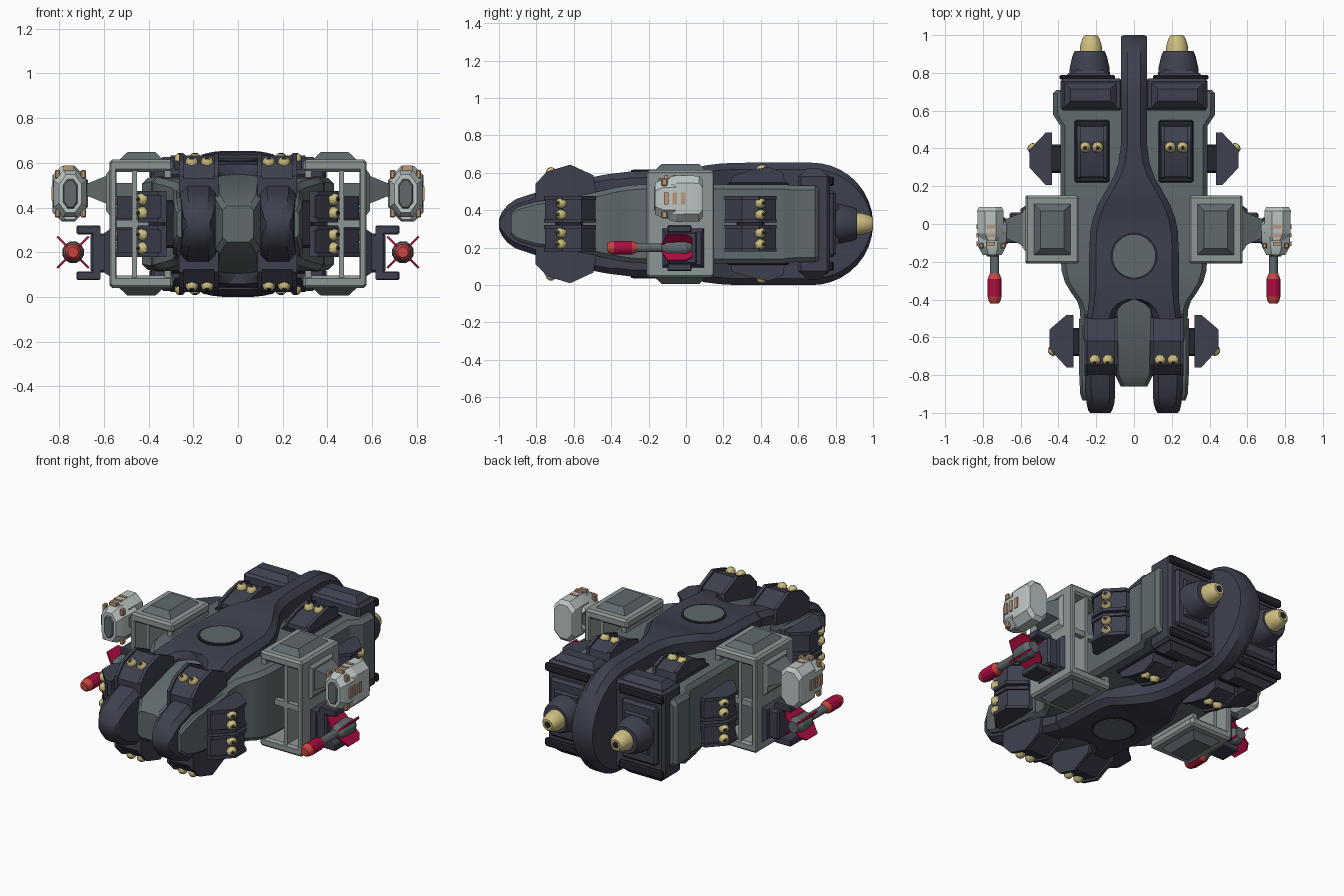
import bpy, bmesh, math
from mathutils import Vector, Matrix

ZC = 0.327  # the ship is mirrored top to bottom about this height


def material(name, rgb):
    m = bpy.data.materials.new(name)
    m.diffuse_color = (*rgb, 1)
    return m


NAVY = material("dark navy armour", (0.048, 0.052, 0.078))
BLACK = material("near black detail", (0.018, 0.019, 0.028))
HULL = material("hull grey", (0.115, 0.142, 0.152))
FRAME = material("frame grey", (0.27, 0.31, 0.305))
PALE = material("pale pod grey", (0.50, 0.56, 0.56))
YELLOW = material("pale yellow", (0.60, 0.51, 0.21))
CRIMSON = material("crimson", (0.42, 0.004, 0.05))
RED = material("warm red", (0.58, 0.06, 0.05))
TAN = material("tan vent", (0.50, 0.31, 0.18))


def face_loop(bm, rings):
    """Skin a list of equal point rings and cap both ends."""
    vs = [[bm.verts.new(p) for p in r] for r in rings]
    n = len(vs[0])
    for a, b in zip(vs, vs[1:]):
        for i in range(n):
            bm.faces.new((a[i], a[(i + 1) % n], b[(i + 1) % n], b[i]))
    bm.faces.new(vs[0])
    bm.faces.new(vs[-1])


def loft(bm, stations, c=0.03, zc=ZC):
    """Chamfered sections along y: (y, x0, x1, half height)."""
    rings = []
    for y, x0, x1, h in stations:
        k = min(c, h * 0.5)
        d = min(c, (x1 - x0) * 0.3)
        rings.append([(x, y, zc + z) for x, z in (
            (x0 + d, h), (x1 - d, h), (x1, h - k), (x1, k - h),
            (x1 - d, -h), (x0 + d, -h), (x0, k - h), (x0, h - k))])
    face_loop(bm, rings)


def box(bm, x0, x1, y0, y1, z0, z1, bevel=0.0):
    m = Matrix.LocRotScale(((x0 + x1) / 2, (y0 + y1) / 2, (z0 + z1) / 2), None,
                           (x1 - x0, y1 - y0, z1 - z0))
    vs = bmesh.ops.create_cube(bm, size=1, matrix=m)["verts"]
    if bevel:
        es = list({e for v in vs for e in v.link_edges})
        bmesh.ops.bevel(bm, geom=es, offset=bevel, segments=1, affect='EDGES')


def raised(bm, axis, lo, hi, a0, a1, b0, b1, inset):
    """Panel with sloped sides rising from lo to hi along an axis."""
    rings = []
    for t, k in ((lo, 0), (hi, inset)):
        pts = [(a0 + k, b0 + k), (a1 - k, b0 + k), (a1 - k, b1 - k), (a0 + k, b1 - k)]
        rings.append([{'x': (t, a, b), 'y': (a, t, b), 'z': (a, b, t)}[axis] for a, b in pts])
    face_loop(bm, rings)


def prism(bm, pts, axis, lo, hi):
    """Extrude (y, other) points along x (other = z) or along z (other = x)."""
    f = (lambda t, a, b: (t, a, b)) if axis == 'x' else (lambda t, a, b: (b, a, t))
    face_loop(bm, [[f(t, a, b) for a, b in pts] for t in (lo, hi)])


def tube(bm, start, direction, profile, seg=16):
    """Turned solid: profile is (distance, radius) along the direction."""
    q = Vector((0, 0, 1)).rotation_difference(Vector(direction))
    face_loop(bm, [[Vector(start) + q @ Vector((r * math.cos(a), r * math.sin(a), d))
                    for a in (2 * math.pi * (i + 0.5) / seg for i in range(seg))]
                   for d, r in profile])


def part(name, mat, build, sym="x", smooth=28):
    """Run build(bm), mirror across x and/or mid height, shade by angle."""
    bm = bmesh.new()
    build(bm)
    bmesh.ops.recalc_face_normals(bm, faces=bm.faces)
    for ax in sym:
        new = bmesh.ops.duplicate(bm, geom=bm.verts[:] + bm.edges[:] + bm.faces[:])["geom"]
        for v in (g for g in new if isinstance(g, bmesh.types.BMVert)):
            if ax == "x":
                v.co.x = -v.co.x
            else:
                v.co.z = 2 * ZC - v.co.z
        bmesh.ops.reverse_faces(bm, faces=[g for g in new if isinstance(g, bmesh.types.BMFace)])
    for f in bm.faces:
        f.smooth = True
    for e in bm.edges:
        e.smooth = e.calc_face_angle(3) < math.radians(smooth)
    me = bpy.data.meshes.new(name)
    bm.to_mesh(me)
    bm.free()
    me.materials.append(mat)
    bpy.context.collection.objects.link(bpy.data.objects.new(name, me))


# Spine: thin rear fin with round tail, swelling to a broad saddle
def spine(bm):
    tail = [(0.673 + 0.327 * math.sin(a), 0.327 * math.cos(a))
            for a in (math.radians(d) for d in (87, 78, 68, 58, 48, 38, 28, 18, 9, 0))]
    st = [(y, 0.055 if y > 0.995 else 0.069, h) for y, h in tail]
    st += [(0.42, 0.069, 0.327), (0.32, 0.083, 0.327), (0.25, 0.108, 0.326), (0.18, 0.148, 0.322),
           (0.1, 0.192, 0.312), (0.03, 0.218, 0.292), (-0.04, 0.232, 0.285), (-0.15, 0.237, 0.284),
           (-0.3, 0.237, 0.28), (-0.4, 0.238, 0.268)]
    loft(bm, [(y, -w, w, h) for y, w, h in st], 0.035)
part("spine", NAVY, spine, "")

# Twin front rails forking from the spine and curling round the nose
part("front_rails", NAVY, lambda bm: loft(bm, [
    (-0.38, 0.0, 0.238, 0.27), (-0.4, 0.01, 0.238, 0.268), (-0.42, 0.055, 0.24, 0.265),
    (-0.45, 0.085, 0.244, 0.26), (-0.5, 0.103, 0.25, 0.25), (-0.6, 0.1, 0.257, 0.225),
    (-0.75, 0.1, 0.257, 0.185), (-0.85, 0.1, 0.257, 0.152), (-0.91, 0.1, 0.255, 0.132),
    (-0.955, 0.105, 0.25, 0.1), (-0.985, 0.115, 0.243, 0.062), (-1.0, 0.125, 0.232, 0.025)], 0.03))

part("spine_disc_rim", BLACK, lambda bm: tube(bm, (0, -0.17, 0.58), (0, 0, 1), [(0, 0.125), (0.035, 0.125)], 32), "z")
part("spine_disc", HULL, lambda bm: tube(bm, (0, -0.17, 0.58), (0, 0, 1), [(0, 0.113), (0.039, 0.113)], 32), "z")

# Main hull, nose block and side cheeks
part("hull", HULL, lambda bm: loft(bm, [(y, -w, w, h) for y, w, h in (
    (-0.76, 0.26, 0.12), (-0.6, 0.283, 0.15), (-0.46, 0.285, 0.175), (-0.41, 0.3, 0.187), (-0.36, 0.335, 0.197),
    (-0.31, 0.365, 0.205), (-0.25, 0.383, 0.21), (-0.15, 0.39, 0.212), (0.52, 0.39, 0.212),
    (0.58, 0.43, 0.205), (0.69, 0.43, 0.205), (0.71, 0.41, 0.195))], 0.025), "")
part("nose_block", HULL, lambda bm: loft(bm, [(-0.86, -0.07, 0.07, 0.08), (-0.8, -0.1, 0.1, 0.13),
                                              (-0.5, -0.11, 0.11, 0.205), (-0.35, -0.11, 0.11, 0.23)], 0.02), "")
part("nose_cheeks", HULL, lambda bm: loft(bm, [(-0.935, 0.24, 0.272, 0.06), (-0.9, 0.24, 0.285, 0.09),
                                               (-0.8, 0.24, 0.29, 0.12), (-0.5, 0.24, 0.29, 0.15)], 0.015))


# Engine blocks with stepped panels, then engines and nozzles
def engine_blocks(bm):
    box(bm, 0.06, 0.39, 0.6, 0.77, 0.06, 0.595, 0.015)
    for s in (1, -1):
        raised(bm, 'z', ZC + s * 0.265, ZC + s * 0.3, 0.09, 0.37, 0.615, 0.75, 0.035)
    box(bm, 0.12, 0.36, 0.75, 0.8, 0.15, 0.505, 0.015)
    raised(bm, 'y', 0.76, 0.815, 0.13, 0.34, 0.19, 0.465, 0.03)
part("engine_blocks", NAVY, engine_blocks)
part("engine_ribs", BLACK, lambda bm: [box(bm, 0.1, 0.395, 0.765, 0.79, z, z + 0.05, 0.008)
                                       for z in (0.075, 0.53)])
part("engine_housings", NAVY, lambda bm: tube(bm, (0.235, 0.78, ZC), (0, 1, 0),
     [(0, 0.11), (0.05, 0.106), (0.11, 0.092), (0.135, 0.08)], 20))
part("engine_nozzles", YELLOW, lambda bm: tube(bm, (0.228, 0.9, ZC), (0, 1, 0),
     [(0, 0.062), (0.045, 0.058), (0.085, 0.045), (0.1, 0.032)], 16))
part("nozzle_holes", BLACK, lambda bm: tube(bm, (0.228, 0.997, ZC), (0, 1, 0), [(0, 0.02), (0.004, 0.02)]))

# Turrets: (name, profile, axis, extents, gun points, gun direction, mirror)
TURRETS = [
    ("front_deck_turret", [(-0.8, 0.45), (-0.8, 0.53), (-0.74, 0.595), (-0.62, 0.632), (-0.5, 0.575), (-0.48, 0.47)],
     'x', [(0.095, 0.255)], [(0.138, -0.722, 0.602), (0.207, -0.722, 0.602)], (0, -0.6, 0.8), "xz"),
    ("rear_deck_turret", [(0.24, 0.51), (0.25, 0.57), (0.34, 0.6), (0.44, 0.62), (0.515, 0.59), (0.53, 0.51)],
     'x', [(0.15, 0.295)], [(0.192, 0.405, 0.617), (0.258, 0.405, 0.617)], (0, -0.2, 1), "xz"),
    ("front_side_turret", [(-0.755, 0.32), (-0.755, 0.345), (-0.66, 0.435), (-0.56, 0.435), (-0.485, 0.345), (-0.485, 0.32)],
     'z', [(0.342, 0.467)], [(0.428, -0.67, 0.375), (0.428, -0.67, 0.437)], (0.75, -0.6, 0), "xz"),
    ("rear_side_turret", [(0.21, 0.435), (0.21, 0.455), (0.3, 0.542), (0.39, 0.542), (0.48, 0.455), (0.48, 0.435)],
     'z', [(0.342, 0.467)], [(0.535, 0.4, 0.375), (0.535, 0.4, 0.437)], (0.75, 0.6, 0), "xz"),
]
for name, prof, axis, spans, guns, aim, sym in TURRETS:
    cy = sum(p[0] for p in prof) / 6
    big = [(cy + (y - cy) * 1.03, t + (0.012 if 0 < i < 5 else 0)) for i, (y, t) in enumerate(prof)]

    def body(bm):
        for lo, hi in spans:
            prism(bm, prof, axis, lo, hi)
            for a, b in ((lo - 0.008, lo + 0.012), (hi - 0.012, hi + 0.008)):
                prism(bm, big, axis, a, b)
    part(name, NAVY, body, sym)
    a = Vector(aim).normalized()
    part(name + "_guns", YELLOW, lambda bm: [tube(bm, Vector(p) - a * 0.025, a,
         [(0, 0.03), (0.025, 0.03), (0.042, 0.023), (0.05, 0.014)], 10) for p in guns], sym)
    part(name + "_muzzles", BLACK, lambda bm: [tube(bm, Vector(p) + a * 0.022, a,
         [(0, 0.01), (0.005, 0.01)], 8) for p in guns], sym)


def turret_mounts(bm):
    # necks and backing blocks between the hull and the side turrets
    for x0, x1, y in ((0.26, 0.34, -0.625), (0.37, 0.45, 0.345)):
        box(bm, x0, x1, y - 0.075, y + 0.075, 0.22, 0.434, 0.01)
        box(bm, x1 - 0.02, x1 + 0.06, y - 0.06, y + 0.06, 0.3, 0.354)
    box(bm, 0.13, 0.315, 0.22, 0.55, 0.52, 0.548, 0.008)
    box(bm, 0.13, 0.315, 0.22, 0.55, 0.106, 0.134, 0.008)
part("turret_mounts", BLACK, turret_mounts)


# Side pylons: open frames between top and bottom slabs
def pylons(bm):
    y0, y1 = -0.21, 0.15
    for z in (0.04, 0.56):
        box(bm, 0.29, 0.575, y0, y1, z, z + 0.055, 0.012)
    box(bm, 0.543, 0.575, y0, y1, 0.05, 0.605, 0.006)
    box(bm, 0.452, 0.474, y0 + 0.005, y1 - 0.005, 0.07, 0.58)
    box(bm, 0.3, 0.33, y0 + 0.005, y1 - 0.005, 0.07, 0.58)
    for y in (y0 + 0.008, y1 - 0.038):
        box(bm, 0.31, 0.56, y, y + 0.03, 0.31, 0.344)
part("pylon_frames", FRAME, pylons)
part("pylon_caps", HULL, lambda bm: raised(bm, 'z', 0.61, 0.648, 0.33, 0.535, -0.17, 0.11, 0.04), "xz")
part("pylon_side_panels", FRAME, lambda bm: raised(bm, 'x', 0.57, 0.59, -0.15, 0.09, 0.36, 0.575, 0.025), "x")


# Gun pods on tapered struts
def pod_struts(bm):
    raised(bm, 'x', 0.57, 0.68, -0.12, 0.07, 0.41, 0.55, 0.045)
    box(bm, 0.46, 0.7, -0.06, 0.01, 0.45, 0.51)
part("pod_struts", HULL, pod_struts)


def pods(bm):
    loft(bm, [(-0.165, 0.7, 0.8, 0.085), (-0.12, 0.678, 0.825, 0.105), (0.0, 0.672, 0.828, 0.105),
              (0.015, 0.685, 0.815, 0.09)], 0.045, 0.462)
    loft(bm, [(-0.09, 0.705, 0.8, 0.115), (-0.05, 0.69, 0.828, 0.124), (0.07, 0.69, 0.83, 0.122),
              (0.09, 0.7, 0.82, 0.1)], 0.04, 0.462)
part("gun_pods", PALE, pods)
part("pod_fronts", HULL, lambda bm: loft(bm, [(-0.172, 0.722, 0.778, 0.06), (-0.16, 0.715, 0.785, 0.07)], 0.025, 0.462))


def vents(bm):
    for y in (-0.105, -0.06, -0.015):
        box(bm, 0.8, 0.834, y - 0.012, y + 0.012, 0.432, 0.495)
        box(bm, 0.735, 0.78, y - 0.01, y + 0.01, 0.55, 0.589)
    for z in (0.375, 0.549):
        for x in (0.692, 0.808):
            box(bm, x - 0.012, x + 0.012, -0.13, -0.1, z - 0.02, z + 0.02, 0.005)
part("pod_vents", TAN, vents)


# Missile brackets and missiles
def brackets(bm):
    box(bm, 0.56, 0.66, -0.1, 0.06, 0.11, 0.285, 0.01)
    for z in (0.075, 0.28):
        box(bm, 0.615, 0.722, -0.1, 0.03, z, z + 0.04, 0.006)
    box(bm, 0.615, 0.65, -0.1, 0.03, 0.08, 0.315)
    raised(bm, 'x', 0.57, 0.6, -0.13, 0.1, 0.09, 0.305, 0.02)
part("missile_brackets", NAVY, brackets)
MX, MZ = 0.738, 0.2
part("missile_shafts", HULL, lambda bm: tube(bm, (MX, -0.28, MZ), (0, 1, 0),
     [(0, 0.024), (0.15, 0.024), (0.18, 0.045), (0.28, 0.05), (0.31, 0.035)], 12))
part("missile_heads", CRIMSON, lambda bm: tube(bm, (MX, -0.385, MZ), (0, 1, 0), [(0, 0.038), (0.095, 0.038)], 12))
part("missile_tips", RED, lambda bm: [tube(bm, (MX, -0.42, MZ), (0, 1, 0),
     [(0, 0.024), (0.012, 0.032), (0.036, 0.038)], 12),
     tube(bm, (MX, -0.291, MZ), (0, 1, 0), [(0, 0.038), (0.03, 0.026)], 12)])


def fins(bm):
    for k in range(4):
        bm2 = len(bm.verts)
        prism(bm, [(-0.13, 0.03), (-0.1, 0.1), (0.0, 0.1), (0.035, 0.07), (0.035, 0.03)], 'x', -0.005, 0.005)
        bm.verts.ensure_lookup_table()
        rot = Matrix.Rotation(math.radians(45 + 90 * k), 4, 'Y')
        bmesh.ops.transform(bm, verts=bm.verts[bm2:], matrix=Matrix.Translation((MX, 0, MZ)) @ rot)
part("missile_fins", CRIMSON, fins)
